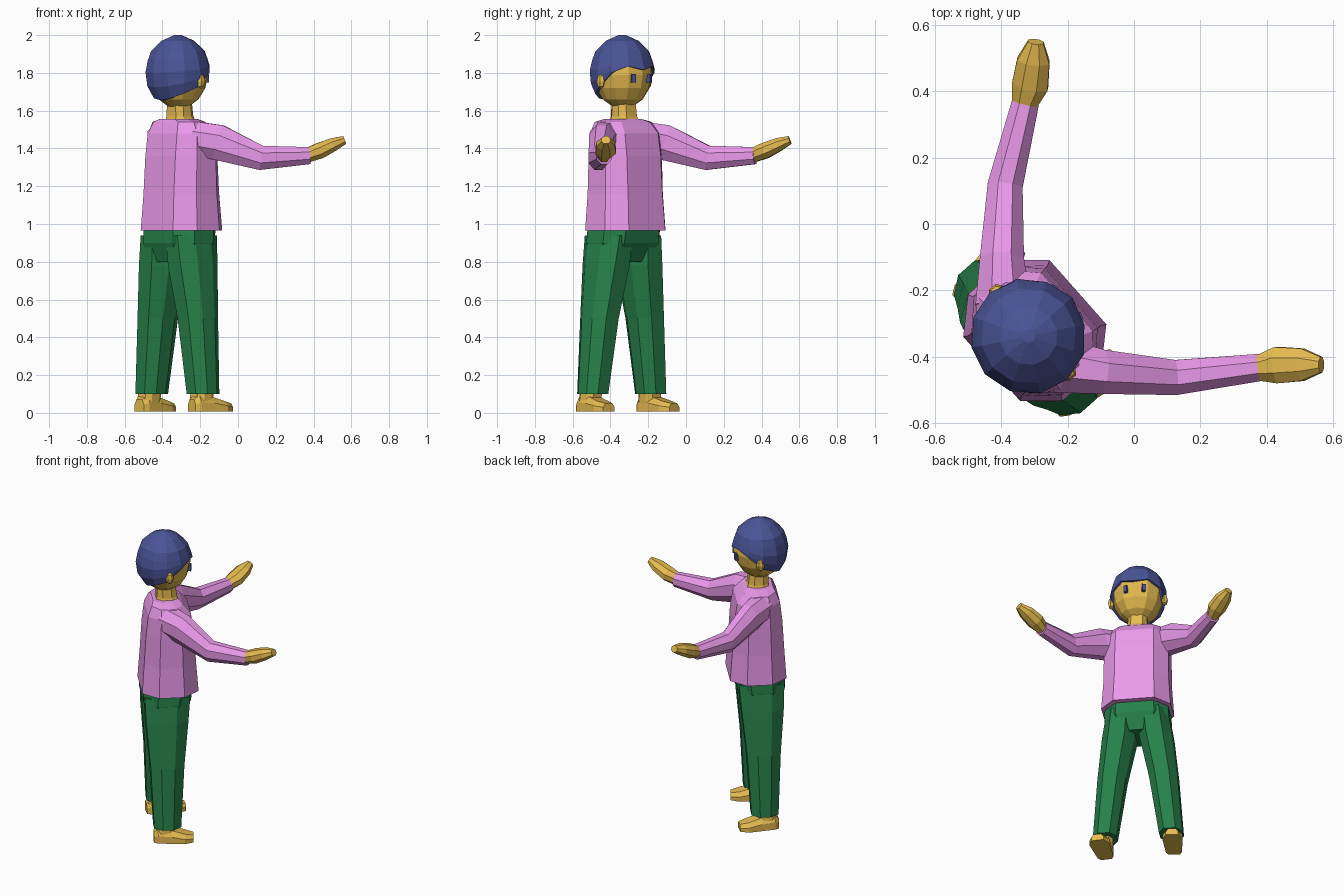
import bpy, bmesh, math
from mathutils import Vector, Matrix

if "Cube" in bpy.data.objects:
    bpy.data.objects.remove(bpy.data.objects["Cube"])

# Figure is modelled facing +y, then turned and moved into place
PLACE = Matrix.Translation((-0.315, -0.335, 0)) @ Matrix.Rotation(math.radians(-48.5), 4, 'Z')


def material(name, rgb):
    m = bpy.data.materials.new(name)
    m.diffuse_color = (*rgb, 1)
    m.use_nodes = True
    m.node_tree.nodes["Principled BSDF"].inputs["Base Color"].default_value = m.diffuse_color
    return m


SKIN = material("skin", (0.79, 0.50, 0.08))
SHIRT = material("shirt", (0.82, 0.32, 0.82))
CLOTH = material("green_cloth", (0.02, 0.22, 0.07))
HAIR = material("hair", (0.07, 0.09, 0.31))


def finish(name, bm, mat):
    bmesh.ops.recalc_face_normals(bm, faces=bm.faces)
    me = bpy.data.meshes.new(name)
    bm.to_mesh(me)
    bm.free()
    me.materials.append(mat)
    ob = bpy.data.objects.new(name, me)
    ob.matrix_world = PLACE
    bpy.context.collection.objects.link(ob)
    return ob


def loft(name, rings, mat, caps=(True, True)):
    bm = bmesh.new()
    vs = [[bm.verts.new(p) for p in r] for r in rings]
    n = len(rings[0])
    for a, b in zip(vs, vs[1:]):
        for i in range(n):
            j = (i + 1) % n
            bm.faces.new((a[i], a[j], b[j], b[i]))
    if caps[0]:
        bm.faces.new(vs[0])
    if caps[1]:
        bm.faces.new(vs[-1])
    return finish(name, bm, mat)


def flat_ring(z, u, v, a, b, k=0.6, m=0.45):
    # chamfered rectangle with eight corners
    pts = [(a, b * m), (a * k, b), (-a * k, b), (-a, b * m)]
    pts += [(-x, -y) for x, y in pts]
    return [(u + x, v + y, z) for x, y in pts]


def tube(name, path, mat, s, n=8):
    # path rows: centre, horizontal radius, vertical radius; s mirrors left/right
    rings = []
    for i, (c, rh, rv) in enumerate(path):
        d = Vector(path[min(i + 1, len(path) - 1)][0]) - Vector(path[max(i - 1, 0)][0])
        d.normalize()
        side = d.cross(Vector((0, 0, 1))).normalized()
        up = side.cross(d)
        ring = []
        for t in range(n):
            w = 2 * math.pi * (t + 0.5) / n
            p = Vector(c) + side * rh * math.cos(w) * 1.06 + up * rv * math.sin(w) * 1.06
            ring.append((p.x * s, p.y, p.z))
        rings.append(ring)
    return loft(name, rings, mat)


# Shirt body
loft("shirt_body", [flat_ring(*r) for r in (
    (0.965, 0, 0.021, 0.215, 0.174), (1.16, 0, 0.02, 0.202, 0.160),
    (1.36, 0, 0.02, 0.200, 0.148), (1.48, 0, 0.018, 0.195, 0.132),
    (1.54, 0, 0.005, 0.165, 0.095), (1.557, 0, 0, 0.095, 0.078))], SHIRT)

# Neck
loft("neck", [flat_ring(*r) for r in (
    (1.53, 0, 0.015, 0.075, 0.075), (1.57, 0, 0.01, 0.062, 0.062),
    (1.68, 0, 0.005, 0.055, 0.055))], SKIN)

# Pelvis
loft("pelvis", [flat_ring(*r) for r in (
    (0.985, 0, 0.008, 0.195, 0.152), (0.90, 0, 0.002, 0.200, 0.146),
    (0.80, 0, -0.005, 0.16, 0.105))], CLOTH)

for s, tag in ((1, "right"), (-1, "left")):
    # Trouser leg
    loft(tag + "_trouser_leg", [flat_ring(*r, 0.5, 0.4) for r in (
        (0.94, s * 0.100, 0.002, 0.092, 0.140), (0.78, s * 0.116, -0.002, 0.102, 0.130),
        (0.50, s * 0.160, -0.005, 0.088, 0.104), (0.10, s * 0.205, -0.008, 0.073, 0.083))], CLOTH)

    # Sleeve and hand
    tube(tag + "_sleeve", [
        ((0.12, 0.00, 1.455), 0.085, 0.09), ((0.222, 0.085, 1.432), 0.068, 0.096),
        ((0.386, 0.243, 1.35), 0.054, 0.066), ((0.533, 0.455, 1.362), 0.042, 0.046)], SHIRT, s)
    tube(tag + "_hand", [
        ((0.525, 0.440, 1.362), 0.034, 0.038), ((0.563, 0.500, 1.388), 0.056, 0.043),
        ((0.612, 0.557, 1.422), 0.050, 0.036), ((0.650, 0.600, 1.445), 0.024, 0.022)], SKIN, s)

    # Foot, toes turned slightly outward
    turn = Matrix.Rotation(-s * math.radians(5), 3, 'Z')
    rings = []
    for v, w, h in ((-0.092, 0.035, 0.07), (-0.065, 0.05, 0.095), (0.02, 0.056, 0.085),
                    (0.10, 0.062, 0.062), (0.152, 0.038, 0.05)):
        half = [(w, 0.007), (w, h * 0.6), (w * 0.6, h), (-w * 0.6, h), (-w, h * 0.6), (-w, 0.007)]
        rings.append([turn @ Vector((x, v, z)) + Vector((s * 0.218, 0, 0)) for x, z in half])
    loft(tag + "_foot", rings, SKIN)
    loft(tag + "_ankle", [flat_ring(0.05, s * 0.212, -0.025, 0.05, 0.055),
                          flat_ring(0.14, s * 0.205, -0.015, 0.05, 0.055)], SKIN)

    # Ear
    bm = bmesh.new()
    bmesh.ops.create_uvsphere(bm, u_segments=6, v_segments=4, radius=1)
    bmesh.ops.transform(bm, verts=bm.verts, matrix=Matrix.Translation((s * 0.166, 0.012, 1.755))
                        @ Matrix.Diagonal((0.02, 0.026, 0.04, 1)))
    finish(tag + "_ear", bm, SKIN)

    # Eye
    bm = bmesh.new()
    bmesh.ops.create_cube(bm, size=1)
    bmesh.ops.transform(bm, verts=bm.verts, matrix=Matrix.Translation((s * 0.056, 0.148, 1.772))
                        @ Matrix.Rotation(-s * 0.35, 4, 'Z') @ Matrix.Diagonal((0.022, 0.02, 0.045, 1)))
    finish(tag + "_eye", bm, HAIR)

# Head
N = 12
head_rows = ((1.622, 0.055), (1.66, 0.108), (1.72, 0.145), (1.79, 0.160), (1.87, 0.150), (1.93, 0.10))
loft("head", [[(r * math.sin(2 * math.pi * i / N), r * math.cos(2 * math.pi * i / N), z)
               for i in range(N)] for z, r in head_rows], SKIN)

# Hair cap: lower edge drops from the zigzag fringe to the nape
PROFILE = ((1.64, 0.10), (1.66, 0.126), (1.71, 0.160), (1.76, 0.173), (1.82, 0.176),
           (1.91, 0.150), (1.97, 0.088), (2.0, 0.02))
EDGE = (1.815, 1.835, 1.80, 1.725, 1.69, 1.665, 1.655)


def hair_radius(z):
    for (z0, r0), (z1, r1) in zip(PROFILE, PROFILE[1:]):
        if z <= z1:
            return r0 + (r1 - r0) * (z - z0) / (z1 - z0)
    return PROFILE[-1][1]


rings = []
for k, (mix, high) in enumerate(((1, 0), (1, 0), (0.65, 1.85), (0.25, 1.85), (0, 1.865),
                                 (0, 1.915), (0, 1.97), (0, 2.0))):
    ring = []
    for i in range(N):
        z = EDGE[min(i, N - i)] * mix + high * (1 - mix)
        r = hair_radius(z) - (0.035 if k == 0 else 0)
        w = 2 * math.pi * i / N
        ring.append((r * math.sin(w), r * math.cos(w) - 0.004, z))
    rings.append(ring)
loft("hair", rings, HAIR, (False, True))
